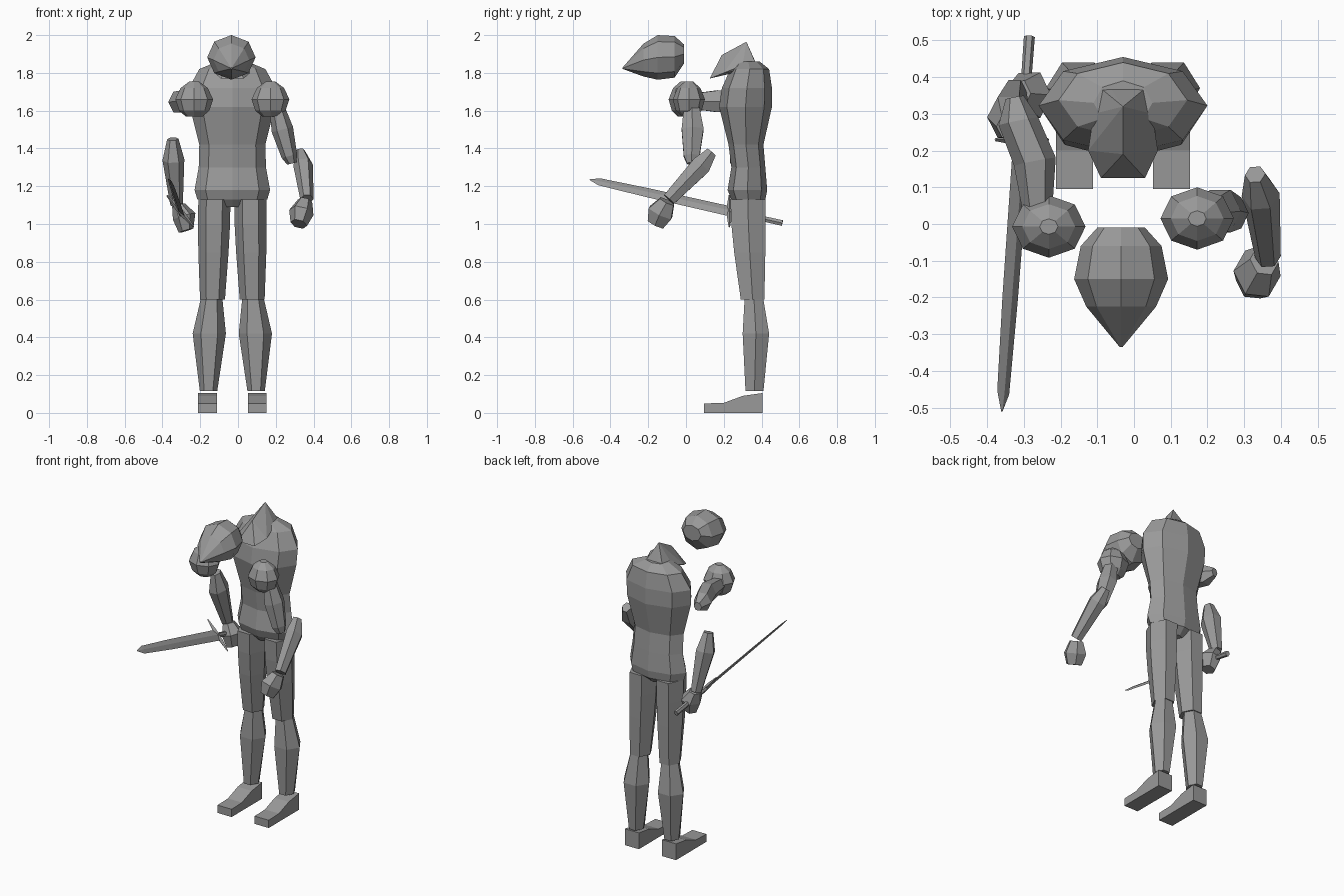
import bpy, bmesh, math
from mathutils import Vector

cube = bpy.data.objects.get("Cube")
if cube:
    bpy.data.objects.remove(cube, do_unlink=True)

steel = bpy.data.materials.new("plain grey")
steel.use_nodes = True
GREY = (0.32, 0.32, 0.32, 1)
steel.diffuse_color = GREY
steel.node_tree.nodes["Principled BSDF"].inputs["Base Color"].default_value = GREY

MID = -0.03          # body centre line
UP = Vector((0, 0, 1))
ACROSS = Vector((1, 0, 0))


def finish(name, bm):
    bmesh.ops.recalc_face_normals(bm, faces=bm.faces)
    mesh = bpy.data.meshes.new(name)
    bm.to_mesh(mesh)
    bm.free()
    mesh.materials.append(steel)
    obj = bpy.data.objects.new(name, mesh)
    bpy.context.collection.objects.link(obj)
    return obj


def loft(name, rings, sides=6, axis=None, hint=ACROSS):
    """Skin rings of (centre, half width, half depth) lying across one axis."""
    axis = (axis or Vector(rings[-1][0]) - Vector(rings[0][0])).normalized()
    u = (hint - axis * hint.dot(axis)).normalized()
    v = axis.cross(u)
    angles = [2 * math.pi * i / sides for i in range(sides)]
    tall = max(math.sin(a) for a in angles)
    bm = bmesh.new()
    loops = []
    for centre, w, d in rings:
        loops.append([bm.verts.new(Vector(centre) + u * w * math.cos(a)
                                   + v * d * math.sin(a) / tall) for a in angles])
    for low, high in zip(loops, loops[1:]):
        for i in range(sides):
            j = (i + 1) % sides
            bm.faces.new((low[i], low[j], high[j], high[i]))
    bm.faces.new(loops[0])
    bm.faces.new(loops[-1])
    return finish(name, bm)


def limb(name, points, sides=6):
    return loft(name, [(p[:3], p[3], p[3]) for p in points], sides)


# Torso: height, front, back, half width
torso = [(1.09, .27, .38, .05), (1.13, .24, .42, .185), (1.18, .22, .43, .2),
         (1.30, .24, .42, .178), (1.42, .225, .41, .175), (1.62, .175, .455, .225),
         (1.72, .19, .455, .23), (1.82, .235, .44, .175), (1.86, .27, .39, .08)]
loft("torso", [((MID, (f + b) / 2, z), w, (b - f) / 2) for z, f, b, w in torso], 8, UP)

# Collar with a peaked back and two front points
bm = bmesh.new()
for x, y, z in [(0, .32, 1.965), (0, .19, 1.895), (.06, .125, 1.77), (.095, .2, 1.8),
                (.055, .365, 1.86), (.04, .38, 1.83), (.08, .3, 1.84)]:
    for s in ((1, -1) if x else (1,)):
        bm.verts.new((MID + s * x, y, z))
bmesh.ops.convex_hull(bm, input=bm.verts)
finish("collar", bm)

# Helmet with a pointed visor
helmet = [(-.01, 1.9, .065, .05), (-.06, 1.885, .11, .11), (-.15, 1.882, .128, .118),
          (-.225, 1.868, .095, .087), (-.335, 1.825, .004, .004)]
loft("helmet", [((MID - .005, y, z), w, h) for y, z, w, h in helmet], 8, Vector((0, -1, 0)))

# Legs: height, offset from centre, half width, front, back
thigh = [(1.13, .095, .085, .235, .42), (1.0, .097, .085, .24, .42),
         (.85, .1, .08, .255, .42), (.6, .105, .066, .29, .415)]
shin = [(.6, .11, .058, .31, .41), (.42, .122, .088, .3, .44), (.115, .126, .046, .315, .41)]
for side, s in (("left", 1), ("right", -1)):
    for part, rows in (("thigh", thigh), ("shin", shin)):
        loft(f"{side}_{part}", [((MID + s * o, (f + b) / 2, z), w, (b - f) / 2)
                                for z, o, w, f, b in rows], 6, UP)
    # Foot: side profile extruded across its width
    bm = bmesh.new()
    profile = [(.095, 0), (.405, 0), (.405, .105), (.3, .09), (.2, .053), (.095, .05)]
    base = bm.faces.new([bm.verts.new((MID + s * .132 - .05, y, z)) for y, z in profile])
    moved = bmesh.ops.extrude_face_region(bm, geom=[base])["geom"]
    bmesh.ops.translate(bm, vec=(.1, 0, 0),
                        verts=[g for g in moved if isinstance(g, bmesh.types.BMVert)])
    finish(f"{side}_foot", bm)

# Rounded shoulder guards
for side, x, y in (("left", .172, .015), ("right", -.232, -.007)):
    rows = [(1.57, .045), (1.6, .08), (1.66, .1), (1.72, .072), (1.755, .025)]
    loft(f"{side}_shoulder_guard", [((x, y, z), r, r * .85) for z, r in rows], 8, UP)

# Left arm, hanging and bent forward
limb("left_upper_arm", [(.205, .03, 1.62, .04), (.235, .035, 1.5, .058),
                        (.272, .03, 1.36, .042), (.285, .03, 1.32, .025)])
limb("left_forearm", [(.33, .135, 1.38, .028), (.345, .08, 1.31, .052),
                      (.365, -.09, 1.13, .035)])
limb("left_hand", [(.355, -.1, 1.12, .04), (.335, -.135, 1.06, .066),
                   (.322, -.16, 1.0, .045)])

# Right arm, upper part raised level and pointing back
limb("right_upper_arm", [(-.262, .03, 1.65, .04), (-.27, .17, 1.65, .058),
                         (-.315, .28, 1.645, .055), (-.325, .345, 1.64, .025)])
limb("right_forearm", [(-.345, .265, 1.45, .03), (-.342, .29, 1.34, .058),
                       (-.325, .36, 1.1, .033)])
limb("right_hand", [(-.315, .355, 1.1, .035), (-.285, .35, 1.04, .062),
                    (-.275, .345, .965, .04)])

# Sword: flat blade, tapered guard and grip along one line
tip, end = Vector((-.36, -.51, 1.235)), Vector((-.285, .51, 1.005))
slant = Vector((-.65, 0, .76)).normalized()


def along(t):
    return tip.lerp(end, t)


loft("sword_blade", [(tip, .003, .002), (along(.05), .025, .005), (along(.3), .032, .007),
                     (along(.725), .035, .008)], 4, hint=slant)
loft("sword_grip", [(along(.72), .013, .013), (end, .015, .015)], 6)
guard = along(.725)
loft("sword_guard", [(guard + slant * t, w, w) for t, w in
                     ((-.11, .004), (-.03, .014), (.03, .014), (.11, .004))], 4)
